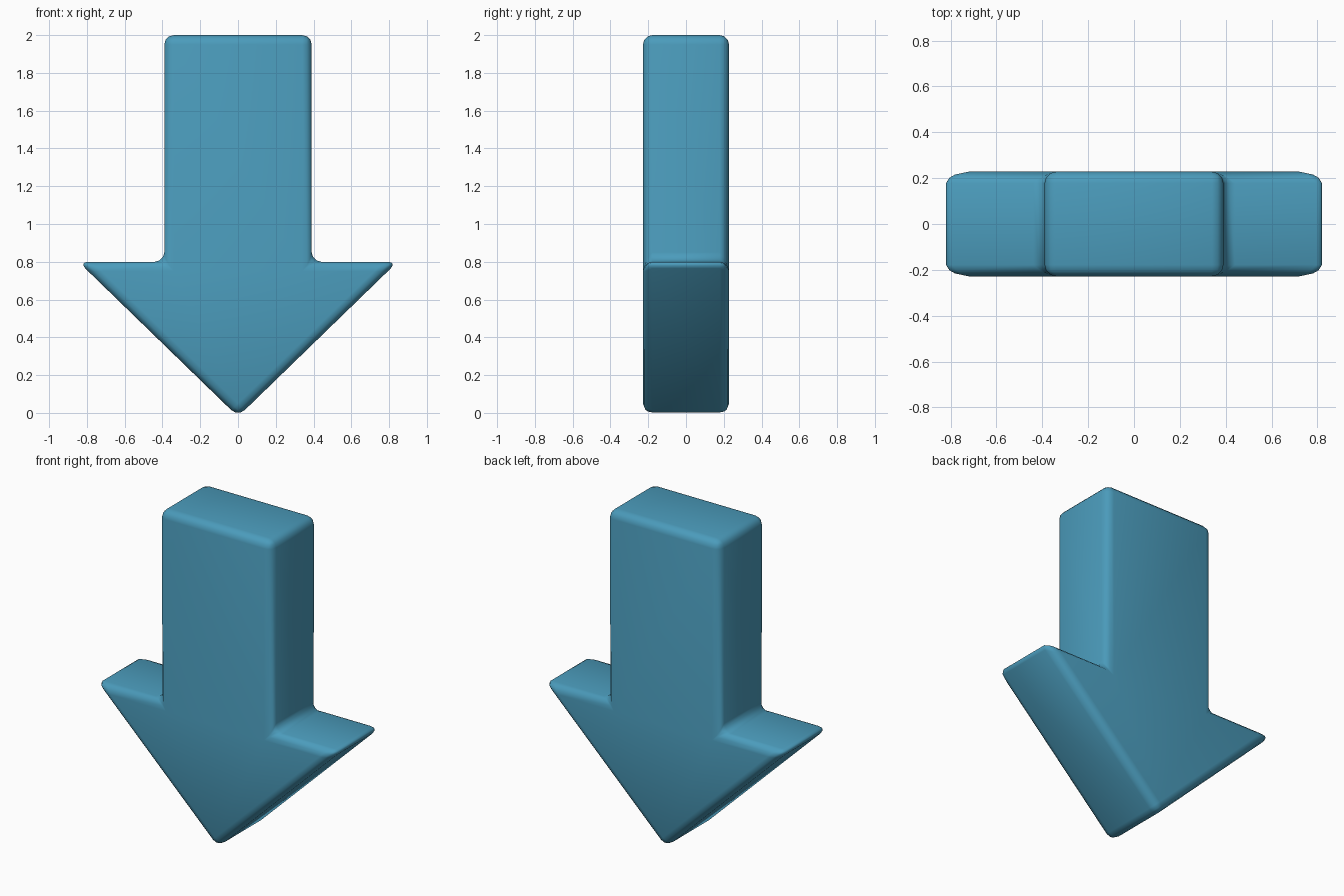
import bpy, bmesh

if "Cube" in bpy.data.objects:
    bpy.data.objects.remove(bpy.data.objects["Cube"])

# half outline of the arrow (x, z), top centre side to tip
half = [(0.39, 2.0), (0.39, 0.8), (0.845, 0.8)]
outline = half + [(0.0, -0.02)] + [(-x, z) for x, z in reversed(half)]
DEPTH = 0.228

# extrude the outline through y
bm = bmesh.new()
face = bm.faces.new([bm.verts.new((x, -DEPTH, z)) for x, z in outline])
ext = bmesh.ops.extrude_face_region(bm, geom=[face])
bmesh.ops.translate(bm, vec=(0, 2 * DEPTH, 0),
                    verts=[v for v in ext["geom"] if isinstance(v, bmesh.types.BMVert)])
bmesh.ops.recalc_face_normals(bm, faces=bm.faces)

# soft rounded edges
bmesh.ops.bevel(bm, geom=bm.edges[:], offset=0.05, offset_type='OFFSET',
                segments=3, profile=0.5, affect='EDGES', clamp_overlap=True)
for f in bm.faces:
    f.smooth = True

mesh = bpy.data.meshes.new("down_arrow")
bm.to_mesh(mesh)
bm.free()
arrow = bpy.data.objects.new("down_arrow", mesh)
bpy.context.collection.objects.link(arrow)

blue = bpy.data.materials.new("soft blue")
blue.diffuse_color = (0.07, 0.33, 0.50, 1)
blue.use_nodes = True
blue.node_tree.nodes["Principled BSDF"].inputs["Base Color"].default_value = blue.diffuse_color
mesh.materials.append(blue)
